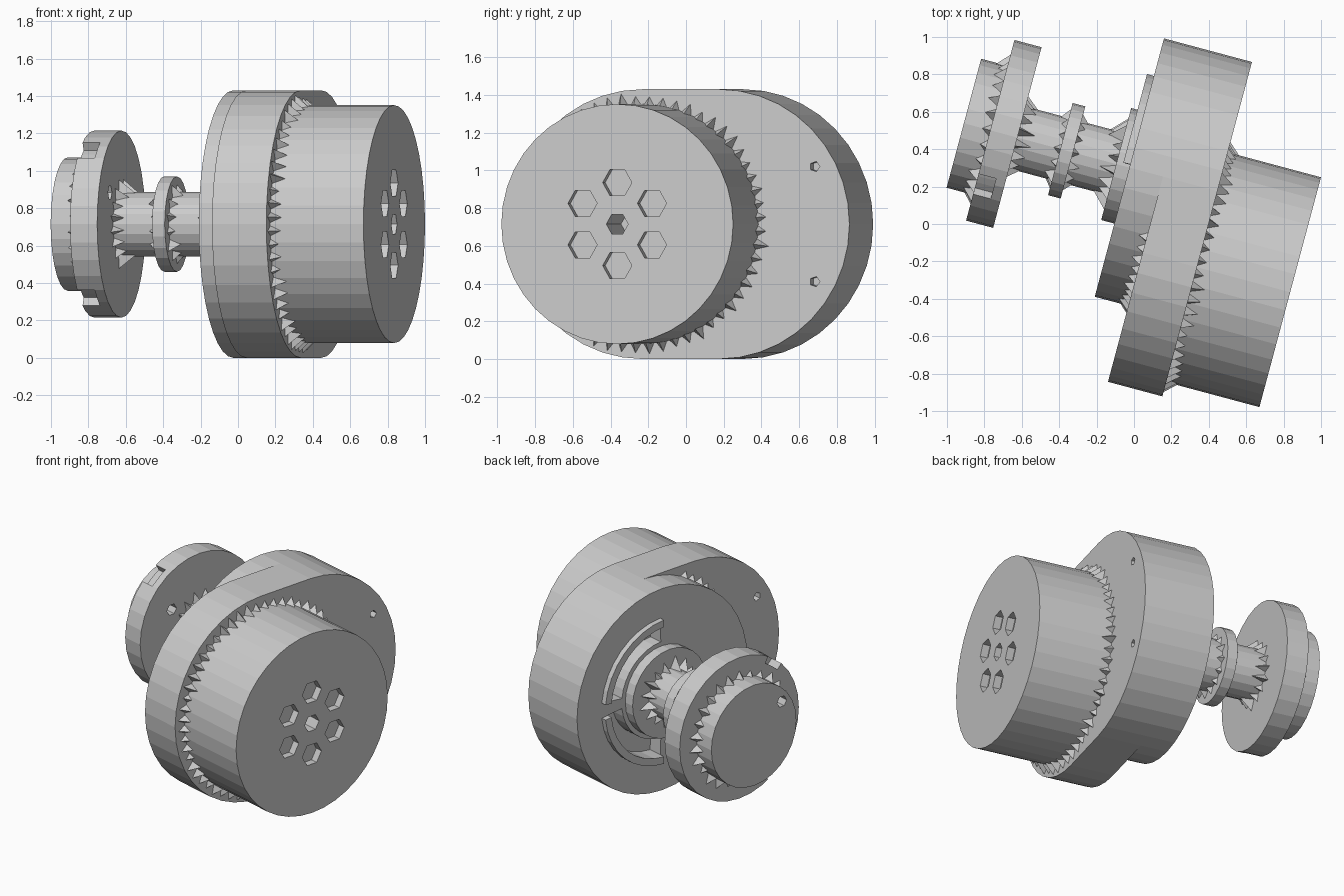
import bpy, bmesh, random
from math import sin, cos, radians, pi
from mathutils import Matrix

if "Cube" in bpy.data.objects:
    bpy.data.objects.remove(bpy.data.objects["Cube"])

random.seed(4)
TURN = Matrix.Rotation(radians(-15), 4, 'Z')   # whole drive is turned 15 degrees
ZC, V_MOTOR, V_SHAFT = 0.715, -0.136, 0.285    # axle height and the two parallel axes


def arc(v, z, r, a0, a1, n):
    return [(v + r * cos(radians(a0 + (a1 - a0) * i / n)),
             z + r * sin(radians(a0 + (a1 - a0) * i / n))) for i in range(n + 1)]


def circle(v, z, r, n=40, start=0):
    return arc(v, z, r, start, start + 360, n)[:-1]


def band(v, r0, r1, a0, a1, n=8):
    return arc(v, ZC, r1, a0, a1, n) + arc(v, ZC, r0, a1, a0, n)


def add_prism(bm, outline, u0, u1, bevel=0):
    a = [bm.verts.new((u0, v, z)) for v, z in outline]
    b = [bm.verts.new((u1, v, z)) for v, z in outline]
    n = len(a)
    bm.faces.new(a[::-1])
    cap = bm.faces.new(b)
    for i in range(n):
        j = (i + 1) % n
        bm.faces.new((a[i], a[j], b[j], b[i]))
    if bevel:
        bmesh.ops.bevel(bm, geom=list(cap.edges), offset=bevel, segments=1,
                        affect='EDGES')


def finish(name, bm):
    bmesh.ops.recalc_face_normals(bm, faces=bm.faces)
    bm.transform(TURN)
    me = bpy.data.meshes.new(name)
    bm.to_mesh(me)
    bm.free()
    ob = bpy.data.objects.new(name, me)
    bpy.context.collection.objects.link(ob)
    return ob


def part(name, *prisms):
    bm = bmesh.new()
    for p in prisms:
        add_prism(bm, *p)
    return finish(name, bm)


def cut(ob, *prisms):
    for p in prisms:
        tool = part("cutter", p)
        tool.hide_render = True
        mod = ob.modifiers.new("cut", 'BOOLEAN')
        mod.operation, mod.solver, mod.object = 'DIFFERENCE', 'EXACT', tool
        bpy.context.view_layer.objects.active = ob
        bpy.ops.object.modifier_apply(modifier=mod.name)
        bpy.data.objects.remove(tool)


def teeth(name, v, r, u, depth, height, n, a0=0, a1=360):
    """Row of small wedge teeth in the corner between a barrel and a wall."""
    bm = bmesh.new()
    step = radians(a1 - a0) / n
    for i in range(n):
        a = radians(a0) + (i + 0.5) * step
        k = random.uniform(0.6, 1.1)
        pts = [(u, r - 0.01, a - step * .45), (u, r - 0.01, a + step * .45),
               (u, r + height * k, a), (u + depth * k, r - 0.005, a)]
        vs = [bm.verts.new((x, v + q * cos(t), ZC + q * sin(t))) for x, q, t in pts]
        for f in ((0, 1, 2), (0, 1, 3), (1, 2, 3), (2, 0, 3)):
            bm.faces.new([vs[k2] for k2 in f])
    return finish(name, bm)


# motor barrel with centre socket and six pockets
motor = part("motor_barrel", (circle(V_MOTOR, ZC, 0.636), 0.36, 0.901, 0.018))
cut(motor, (circle(V_MOTOR, ZC, 0.06, 6), 0.6, 1.0),
    *[(circle(V_MOTOR + 0.22 * cos(i * pi / 3 + pi / 2),
              ZC + 0.22 * sin(i * pi / 3 + pi / 2), 0.08, 6), 0.85, 1.0) for i in range(6)])
teeth("motor_seat_teeth", V_MOTOR, 0.636, 0.385, 0.07, 0.06, 56)

# oblong gearbox housing with screw holes
oblong = arc(V_SHAFT, ZC, 0.715, -90, 90, 20) + arc(V_MOTOR, ZC, 0.715, 90, 270, 20)
housing = part("gearbox_housing", (oblong, 0.084, 0.385))
cut(housing, *[(circle(V_SHAFT + 0.525, ZC + s * 0.305, 0.028, 5), 0.33, 0.5) for s in (-1, 1)],
    *[(circle(V_MOTOR - 0.53, ZC + s * 0.305, 0.03, 5), 0.0, 0.14) for s in (-1, 1)])

# round output cover with two curved slots and their raised rim
cover = part("output_cover", (circle(V_SHAFT, ZC, 0.715), -0.102, 0.09))
slots = [(-88, -6), (6, 88)]
cut(cover, *[(band(V_SHAFT, 0.34, 0.46, a, b), -0.2, 0.0) for a, b in slots])
part("slot_rims", *[(band(V_SHAFT, 0.46, 0.51, a, b), -0.14, -0.09) for a, b in slots])
teeth("cover_step_teeth", V_SHAFT, 0.715, 0.084, -0.06, 0.05, 22, 115, 245)

# shaft, boss and collar
part("output_boss", (circle(V_SHAFT, ZC, 0.31, 28), -0.175, -0.09))
part("output_shaft", (circle(V_SHAFT, ZC, 0.172, 20), -0.73, -0.16))
part("shaft_collar", (circle(V_SHAFT, ZC, 0.255, 24), -0.484, -0.414))
teeth("boss_teeth", V_SHAFT, 0.17, -0.175, -0.08, 0.08, 16)
teeth("collar_teeth_inner", V_SHAFT, 0.17, -0.414, 0.06, 0.06, 14)
teeth("collar_teeth_outer", V_SHAFT, 0.17, -0.484, -0.05, 0.06, 14)
teeth("flange_teeth", V_SHAFT, 0.17, -0.722, 0.09, 0.07, 16)

# wheel hub: flange with rim notches and end disc
hub = [part("hub_flange", (circle(V_SHAFT, ZC, 0.5, 32), -0.872, -0.722)),
       part("hub_end_disc", (circle(V_SHAFT, ZC, 0.357, 28), -1.018, -0.86))]
cut(hub[0], *[(band(V_SHAFT, 0.45, 0.6, c - 8, c + 8, 3), -0.9, -0.775) for c in (127, 233)])
for ob in hub:
    cut(ob, (circle(V_SHAFT - 0.235, ZC + 0.17, 0.04, 6), -1.1, -0.6))
teeth("hub_teeth", V_SHAFT, 0.355, -0.872, -0.06, 0.06, 26)
